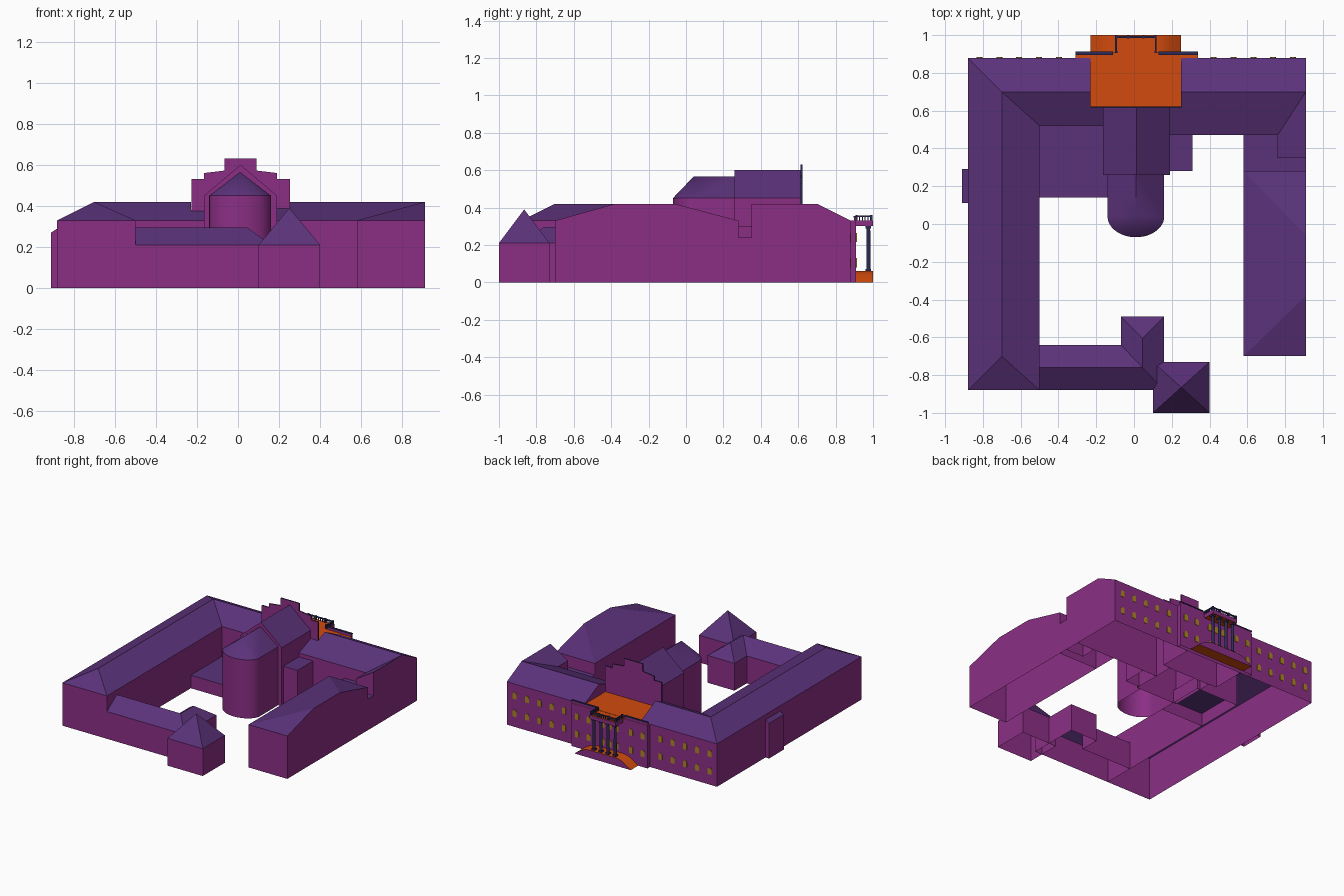
import bpy, bmesh, math
from mathutils import Vector

if "Cube" in bpy.data.objects:
    bpy.data.objects.remove(bpy.data.objects["Cube"])


def material(name, rgb):
    m = bpy.data.materials.new(name)
    m.diffuse_color = (*rgb, 1)
    m.use_nodes = True
    m.node_tree.nodes["Principled BSDF"].inputs["Base Color"].default_value = m.diffuse_color
    return m


WALL = material("magenta wall", (0.26, 0.028, 0.235))
ROOF = material("purple roof", (0.105, 0.032, 0.195))
ORANGE = material("orange paving", (0.64, 0.07, 0.004))
GOLD = material("gold window", (0.42, 0.24, 0.015))
INDIGO = material("indigo stone", (0.028, 0.022, 0.095))


def finish(name, bm, side, top):
    """Faces that look upward get the top colour, upright ones the side colour."""
    bmesh.ops.recalc_face_normals(bm, faces=bm.faces)
    for f in bm.faces:
        f.normal_update()
        f.material_index = 1 if abs(f.normal.z) > 0.1 else 0
    me = bpy.data.meshes.new(name)
    bm.to_mesh(me)
    bm.free()
    me.materials.append(side)
    me.materials.append(top)
    ob = bpy.data.objects.new(name, me)
    bpy.context.collection.objects.link(ob)
    return ob


def shell(name, loop, peaks, roof, side=WALL, top=ROOF):
    """Open-bottomed building: loop = wall tops, peaks = extra roof points, roof = faces."""
    bm = bmesh.new()
    v = [bm.verts.new(p) for p in loop + peaks]
    base = [bm.verts.new((p[0], p[1], 0)) for p in loop]
    n = len(loop)
    for i in range(n):
        j = (i + 1) % n
        bm.faces.new((v[i], base[i], base[j], v[j]))
    for f in roof:
        bm.faces.new([v[i] for i in f])
    return finish(name, bm, side, top)


def flat_block(name, x0, x1, y0, y1, z, top=ROOF):
    return shell(name, [(x0, y0, z), (x1, y0, z), (x1, y1, z), (x0, y1, z)], [], [(0, 1, 2, 3)], WALL, top)


def boxes(name, specs, side, top=None):
    """One object made of boxes (x0, x1, y0, y1, z0, z1)."""
    bm = bmesh.new()
    for x0, x1, y0, y1, z0, z1 in specs:
        vs = bmesh.ops.create_cube(bm, size=1)["verts"]
        for p in vs:
            p.co = Vector((x0 + (p.co.x + .5) * (x1 - x0), y0 + (p.co.y + .5) * (y1 - y0),
                           z0 + (p.co.z + .5) * (z1 - z0)))
    return finish(name, bm, side, top or side)


def extrude_y(name, profile, y0, y1, side, top):
    """Closed xz profile pushed from y0 to y1."""
    bm = bmesh.new()
    a = [bm.verts.new((x, y0, z)) for x, z in profile]
    b = [bm.verts.new((x, y1, z)) for x, z in profile]
    bm.faces.new(a)
    bm.faces.new(b)
    for i in range(len(a)):
        j = (i + 1) % len(a)
        bm.faces.new((a[i], a[j], b[j], b[i]))
    return finish(name, bm, side, top)


# West wing and left half of the north wing
shell("west_and_north_wing",
      [(-.88, -.88, .33), (-.5, -.88, .33), (-.5, .52, .33), (-.165, .52, .33), (-.165, .62, .38),
       (-.23, .62, .38), (-.23, .70, .42), (-.23, .88, .33), (-.88, .88, .33)],
      [(-.70, -.70, .42), (-.70, .70, .42)],
      [(0, 1, 9), (1, 2, 10, 9), (2, 3, 4, 5, 6, 10), (6, 7, 8, 10), (8, 0, 9, 10)])

# Right half of the north wing with its short return
shell("north_east_wing",
      [(.25, .88, .33), (.25, .70, .42), (.25, .62, .389), (.19, .62, .389), (.19, .47, .33),
       (.76, .47, .33), (.76, .35, .33), (.91, .35, .42), (.91, .70, .42), (.91, .88, .33)], [],
      [(0, 1, 8, 9), (1, 2, 3, 4, 5, 8), (5, 6, 7, 8)])

# East wing with a single-pitch roof, and its low link
shell("east_wing",
      [(.58, -.70, .33), (.91, -.70, .33), (.91, -.38, .42), (.91, -.06, .42), (.91, .28, .33), (.58, .28, .33)],
      [], [(0, 1, 2), (0, 2, 3, 5), (3, 4, 5)])
flat_block("east_link", .58, .91, .28, .47, .24)

# Low south wing with a hipped return, and corner pavilion
shell("south_wing",
      [(-.5, -.88, .21), (.16, -.88, .21), (.16, -.49, .21), (-.07, -.49, .21), (-.07, -.64, .21),
       (-.5, -.64, .21), (-.5, -.76, .295)],
      [(.045, -.76, .295), (.045, -.605, .295)],
      [(0, 1, 7, 6), (1, 2, 8, 7), (2, 3, 8), (3, 4, 7, 8), (4, 5, 6, 7)])
shell("corner_pavilion", [(.10, -1, .21), (.40, -1, .21), (.40, -.73, .21), (.10, -.73, .21)],
      [(.25, -.865, .39)], [(0, 1, 4), (1, 2, 4), (2, 3, 4), (3, 0, 4)])

# Flat-roofed courtyard annexes and the small west bay
flat_block("courtyard_annex_left", -.5, -.14, .14, .52, .10)
flat_block("courtyard_annex_right", .19, .31, .28, .47, .30)
shell("west_bay", [(-.91, .11, .27), (-.88, .11, .29), (-.88, .29, .29), (-.91, .29, .27)], [], [(0, 1, 2, 3)])

# Gabled hall
shell("central_hall",
      [(-.165, .26, .45), (.0125, .26, .60), (.19, .26, .45), (.19, .615, .45), (.0125, .615, .60),
       (-.165, .615, .45)], [], [(0, 1, 4, 5), (1, 2, 3, 4)])

# Nave with rounded end
SEG = 24
arc = [(.01 - .15 * math.cos(math.pi * i / SEG), .04 - .11 * math.sin(math.pi * i / SEG), .45)
       for i in range(SEG + 1)]
loop = [(-.14, .26, .45)] + arc + [(.16, .26, .45), (.01, .26, .565)]
ridge, tip = len(loop) - 1, len(loop)
apse = shell("rounded_nave", loop, [(.01, .04, .565)],
             [(i, i + 1, tip) for i in range(1, SEG + 1)] +
             [(0, 1, tip, ridge), (SEG + 1, SEG + 2, ridge, tip)])
bpy.context.view_layer.objects.active = apse
apse.select_set(True)
bpy.ops.object.shade_smooth_by_angle(angle=math.radians(30))

# Stepped gable behind the terrace
half = [(.24, .33), (.24, .53), (.178, .53), (.178, .56), (.078, .572), (.078, .63)]
profile = [(.0125 + x, z) for x, z in half] + [(.0125 - x, z) for x, z in reversed(half)]
gable = extrude_y("stepped_gable", profile, .613, .623, WALL, INDIGO)
gable.data.materials.append(INDIGO)
for f in gable.data.polygons:
    if abs(f.normal.y) < .5:
        f.material_index = 1

# Entrance front: projecting wall, terrace and parapets
flat_block("entrance_front", -.31, .34, .88, .91, .33, ORANGE)
boxes("roof_terrace", [(-.23, .25, .62, .90, .324, .332)], ORANGE)
spans = [(-.31, -.11), (.13, .34)]
boxes("parapet", [(a, b, .898, .908, .33, .348) for a, b in spans], WALL)
boxes("parapet_cap", [(a, b, .896, .912, .348, .355) for a, b in spans], INDIGO)

# Curved carriage ramp
rise = [(-.23 + .13 * t / 8, .06 * math.sin(math.pi / 2 * t / 8)) for t in range(9)]
fall = [(.02 - x, z) for x, z in reversed(rise)]
extrude_y("entrance_ramp", rise + fall, .91, 1.0, WALL, ORANGE)

# Portico: slab, columns with bases and capitals, balustrade
boxes("portico_slab", [(-.10, .12, .91, 1.0, .30, .33)], WALL, ORANGE)
bm = bmesh.new()
caps = []
for i in range(4):
    x = -.08 + i * .06
    r = bmesh.ops.create_cone(bm, cap_ends=True, segments=12, radius1=.011, radius2=.010, depth=.24)
    bmesh.ops.translate(bm, verts=r["verts"], vec=(x, .975, .18))
    caps += [(x - .014, x + .014, .961, .989, z, z + .012) for z in (.06, .288)]
finish("portico_columns", bm, INDIGO, INDIGO)
boxes("column_bases_and_capitals", caps, INDIGO)
rails = [(-.10, .12, .985, .995, .35, .357), (-.10, -.09, .91, .995, .35, .357), (.11, .12, .91, .995, .35, .357)]
rails += [(x - .006, x + .006, .983, .997, .33, .36) for x in (-.094, -.03, .05, .114)]
rails += [(x - .006, x + .006, .905, .917, .33, .36) for x in (-.094, .114)]
rails += [(-.08 + i * .018 - .003, -.08 + i * .018 + .003, .987, .993, .33, .35) for i in range(11)]
rails += [(x - .003, x + .003, .925 + j * .015, .931 + j * .015, .33, .35) for x in (-.095, .115) for j in range(4)]
boxes("balustrade", rails, INDIGO)

# Windows on the north front: thin arched plates in two rows
bm = bmesh.new()
spots = [(s * (.41 + .105 * i) + .012, .88) for s in (-1, 1) for i in range(5)]
spots += [(.012 + d, .91) for d in (-.28, -.18, -.06, 0, .06, .18, .28)]
outline = [(-.016, -.025), (.016, -.025), (.016, .014), (.009, .025), (-.009, .025), (-.016, .014)]
for x, y in spots:
    for z in (.105, .24):
        f = bm.faces.new([bm.verts.new((x + a, y - .001, z + b)) for a, b in outline])
        e = bmesh.ops.extrude_face_region(bm, geom=[f])["geom"]
        bmesh.ops.translate(bm, vec=(0, .004, 0), verts=[g for g in e if isinstance(g, bmesh.types.BMVert)])
finish("north_windows", bm, GOLD, GOLD)
